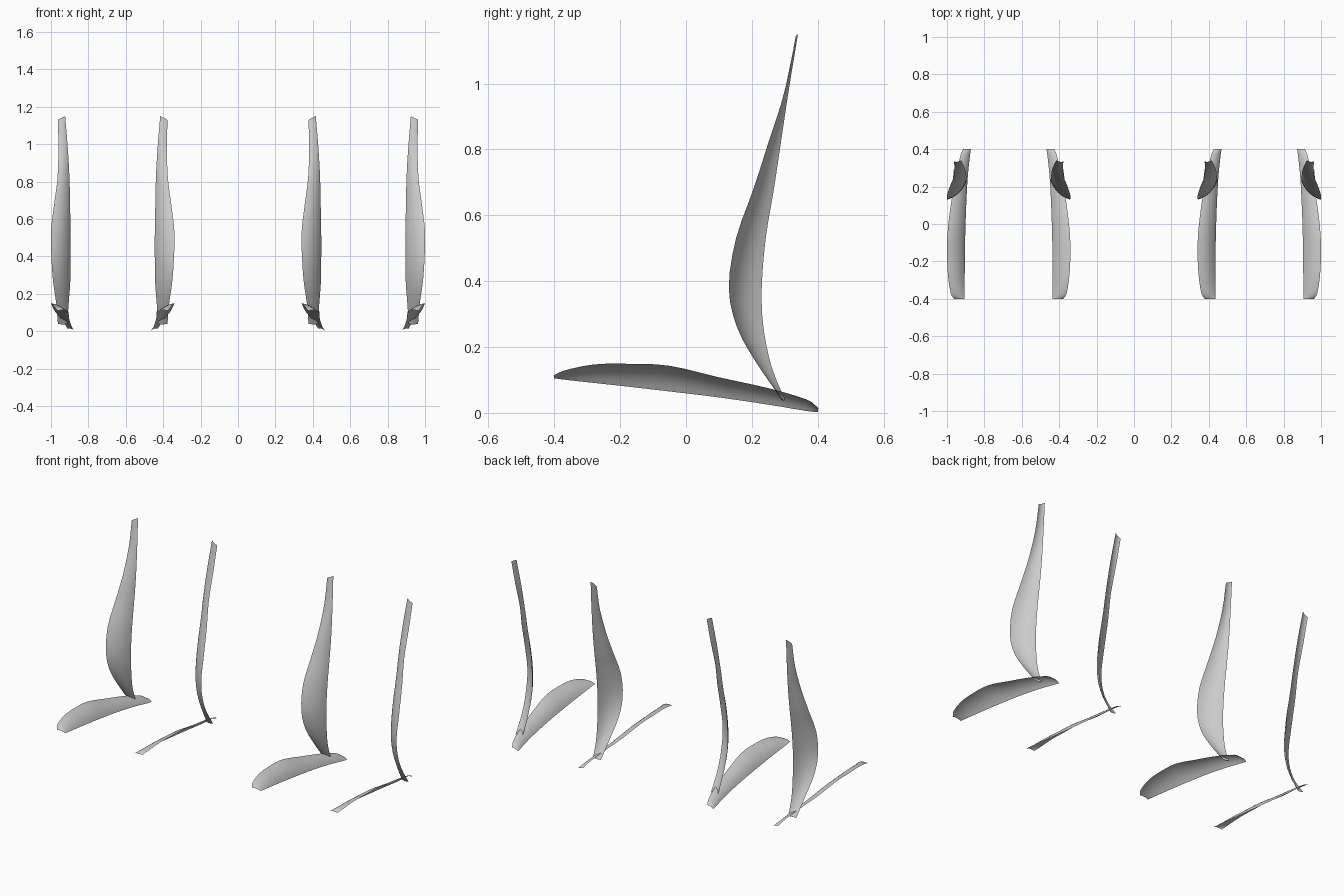
import bpy, bmesh
from mathutils import Vector

if "Cube" in bpy.data.objects:
    bpy.data.objects.remove(bpy.data.objects["Cube"])

SEAT_X = 0.67      # centre of each seat
ACROSS = 8         # strips across a bolster
STEPS = 3          # smoothing steps between stations


def spline(pts):
    """Catmull-Rom curve through the stations."""
    p = [pts[0] * 2 - pts[1]] + pts + [pts[-1] * 2 - pts[-2]]
    out = []
    for i in range(1, len(p) - 2):
        a, b, c, d = p[i - 1:i + 3]
        for k in range(STEPS):
            t = k / STEPS
            out.append(0.5 * (2 * b + (c - a) * t + (2 * a - 5 * b + 4 * c - d) * t**2
                              + (3 * b - a - 3 * c + d) * t**3))
    return out + [pts[-1]]


def bolster(name, inner, outer, cx, bulge):
    """Thin curved sheet between two rails, bulging towards the sitter, mirrored about the seat."""
    a = spline([Vector((x - SEAT_X, y, z)) for x, y, z in inner])
    b = spline([Vector((x - SEAT_X, y, z)) for x, y, z in outer])
    bm = bmesh.new()
    rows = []
    for i, (p, q) in enumerate(zip(a, b)):
        j, k = max(i - 1, 0), min(i + 1, len(a) - 1)
        tangent = (a[k] + b[k] - a[j] - b[j]).normalized()
        push = (q - p).cross(tangent) * bulge
        rows.append([bm.verts.new(p.lerp(q, t / ACROSS) + push * 4 * (t / ACROSS) * (1 - t / ACROSS))
                     for t in range(ACROSS + 1)])
    for r, s in zip(rows, rows[1:]):
        for t in range(ACROSS):
            bm.faces.new((r[t], r[t + 1], s[t + 1], s[t]))
    me = bpy.data.meshes.new(name)
    bm.to_mesh(me)
    bm.free()
    me.shade_smooth()
    ob = bpy.data.objects.new(name, me)
    bpy.context.collection.objects.link(ob)
    ob.location.x = cx
    ob.modifiers.new("Mirror", 'MIRROR').use_mirror_merge = False


# Backrest rails, bottom to top
back_inner = [(.912, .30, .04), (.906, .26, .14), (.897, .235, .26), (.895, .23, .38),
              (.895, .242, .53), (.898, .267, .68), (.901, .288, .82), (.91, .312, .98),
              (.924, .34, 1.15)]
back_outer = [(.963, .295, .04), (.972, .215, .15), (.988, .155, .26), (.997, .13, .38),
              (1.0, .152, .53), (.983, .205, .68), (.965, .25, .82), (.96, .302, .98),
              (.963, .335, 1.13)]

# Cushion rails, front to rear
seat_inner = [(.905, -.4, .105), (.905, -.37, .101), (.905, -.28, .091), (.904, -.17, .079),
              (.902, -.05, .065), (.897, .1, .047), (.889, .25, .025), (.877, .365, .006),
              (.872, .4, .002)]
seat_outer = [(.962, -.4, .110), (.98, -.37, .128), (.994, -.28, .147), (1.0, -.17, .149),
              (.997, -.05, .143), (.98, .1, .108), (.953, .25, .075), (.928, .365, .041),
              (.913, .4, .016)]

for side, cx in (("left", -SEAT_X), ("right", SEAT_X)):
    bolster(side + "_seat_back_bolsters", back_inner, back_outer, cx, 0.12)
    bolster(side + "_seat_cushion_bolsters", seat_inner, seat_outer, cx, 0.12)
